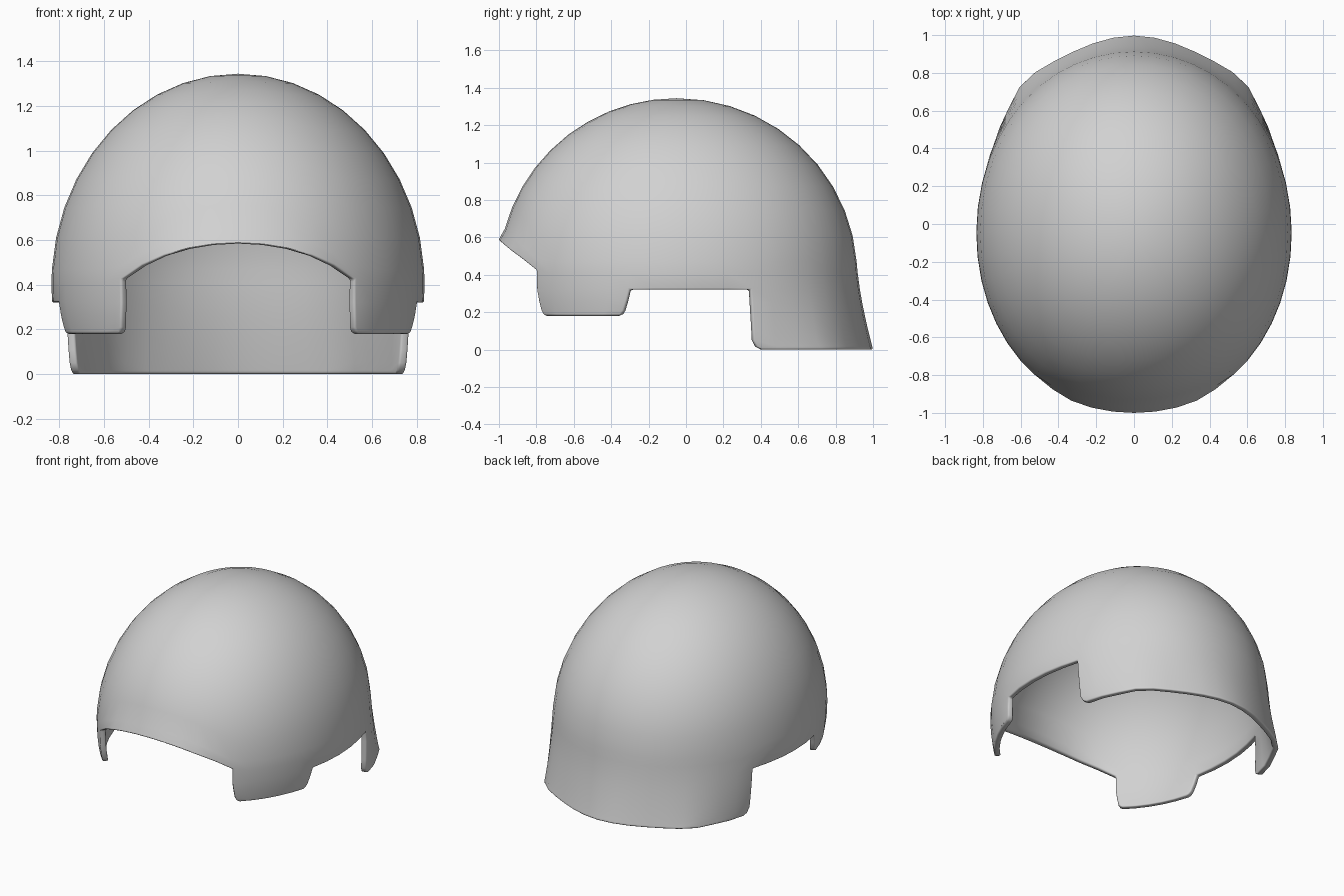
import bpy, bmesh, math
from math import sin, cos, radians, sqrt, acos

if "Cube" in bpy.data.objects:
    bpy.data.objects.remove(bpy.data.objects["Cube"])

A, BF, BB, H = 0.835, 0.952, 0.965, 0.944  # half width, front/back half length, dome height
CY, CZ = -0.05, 0.40                       # dome centre
BROW, TAB, SKIRT = 38.4, 74.7, 114.0       # angles from the front where the rim changes
RIM = 0.41
FLARE = [(114, 0.03), (130, 0.055), (140, 0.08), (155, 0.062), (180, 0.085)]


def smooth(t):
    t = max(0.0, min(1.0, t))
    return t * t * (3 - 2 * t)


def flare_at(deg):
    for (a, fa), (b, fb) in zip(FLARE, FLARE[1:]):
        if deg <= b:
            return fa + (fb - fa) * smooth((deg - a) / (b - a))
    return FLARE[-1][1]


def surf(deg, z, extra=0.0):
    """Point on the outer shell at an angle from the front and a height."""
    t = radians(deg)
    k = sqrt(max(0.0, 1 - ((z - CZ) / H) ** 2))
    if z < CZ:                              # neck side stays full below the widest line
        k += (1 - k) * smooth((deg - 75) / 80)
    k *= 1 + 0.009 * sin(2 * t) ** 2        # slightly squared outline
    flare = extra
    if deg >= SKIRT - 0.01 and z < 0.45:    # neck guard flares outward
        flare += flare_at(deg) * ((0.45 - z) / 0.45) ** 1.4
    b = BF if deg < 90 else BB
    return ((A * k + flare) * sin(t), CY - (b * k + flare) * cos(t), z)


def span(a, b, n):
    return [a + (b - a) * i / n for i in range(n + 1)]


def brow_height(deg):
    """Height of the sloping cut over the face."""
    if deg > BROW:
        return RIM
    z = 0.5
    for _ in range(30):
        z = 0.5 * z + 0.5 * (0.585 - 0.88 * (surf(deg, z)[1] + 0.985))
    return max(z, RIM)


cols = span(0, BROW, 5) + span(BROW, TAB, 5)[1:] + span(TAB, SKIRT, 5)[1:] + span(SKIRT, 180, 9)[1:]
bm = bmesh.new()


def strip(upper, lower):
    for i in range(len(upper) - 1):
        bm.faces.new((upper[i], lower[i], lower[i + 1], upper[i + 1]))


# Dome rows, ending at the brow cut and the widest line
ROWS = 10
grid = [[] for _ in range(ROWS + 1)]
for d in cols:
    zb = brow_height(d)
    end = acos((zb + 0.06 - CZ) / H)
    for r in range(1, ROWS + 1):
        grid[r].append(bm.verts.new(surf(d, CZ + H * cos(end * r / ROWS))))
    lip = 0.02 * smooth((BROW - d) / 18)    # brow lip
    grid[0].append(bm.verts.new(surf(d, zb, lip)))
top = bm.verts.new((0, CY, CZ + H))
for i in range(len(cols) - 1):
    bm.faces.new((top, grid[1][i], grid[1][i + 1]))
for r in range(1, ROWS):
    strip(grid[r], grid[r + 1])
strip(grid[ROWS], grid[0])

# Band from the brow ends round to the back
side = [bm.verts.new(surf(d, 0.32)) for d in cols[5:]]
strip(grid[0][5:], side)


def flap(upper, rows, n):
    """Hanging flap; each row gives height, start angle, end angle."""
    for z, a, b in rows:
        lower = [bm.verts.new(surf(d, z)) for d in span(a, b, n)]
        strip(upper, lower)
        upper = lower


# Temple tabs and neck guard, with rounded lower corners
flap(side[:6], [(0.26, 38.9, 73.6), (0.21, 39.4, 72.5), (0.19, 40.1, 71.6), (0.18, 41.5, 70.0)], 5)
flap(side[10:], [(0.25, 114.3, 180), (0.18, 114.6, 180), (0.11, 114.9, 180), (0.05, 115.2, 180),
                 (0.017, 116.3, 180), (0.0, 118.3, 180)], 9)

bmesh.ops.recalc_face_normals(bm, faces=bm.faces)
if sum(f.normal.z for f in bm.faces) < 0:
    bmesh.ops.reverse_faces(bm, faces=bm.faces)
mesh = bpy.data.meshes.new("helmet_shell")
bm.to_mesh(mesh)
bm.free()
shell = bpy.data.objects.new("helmet_shell", mesh)
bpy.context.collection.objects.link(shell)
bpy.context.view_layer.objects.active = shell
shell.select_set(True)

# Mirror and wall thickness
shell.modifiers.new("mirror", 'MIRROR').merge_threshold = 0.001
bpy.ops.object.modifier_apply(modifier="mirror")
count = len(shell.data.vertices)
wall = shell.modifiers.new("wall", 'SOLIDIFY')
wall.thickness, wall.offset = 0.038, -1
bpy.ops.object.modifier_apply(modifier="wall")

# Level the rim so inner and outer edges share a height
verts = shell.data.vertices
for i in range(count):
    if verts[i].co.z < 0.6:
        verts[i + count].co.z = verts[i].co.z

# Softened edges
soft = shell.modifiers.new("soft_edges", 'BEVEL')
soft.width, soft.segments, soft.limit_method, soft.angle_limit = 0.013, 3, 'ANGLE', radians(50)
bpy.ops.object.modifier_apply(modifier="soft_edges")
bpy.ops.object.shade_smooth_by_angle(angle=radians(40))

grey = bpy.data.materials.new("light_grey")
grey.diffuse_color = (0.64, 0.64, 0.64, 1)
grey.use_nodes = True
grey.node_tree.nodes["Principled BSDF"].inputs["Base Color"].default_value = grey.diffuse_color
shell.data.materials.append(grey)
